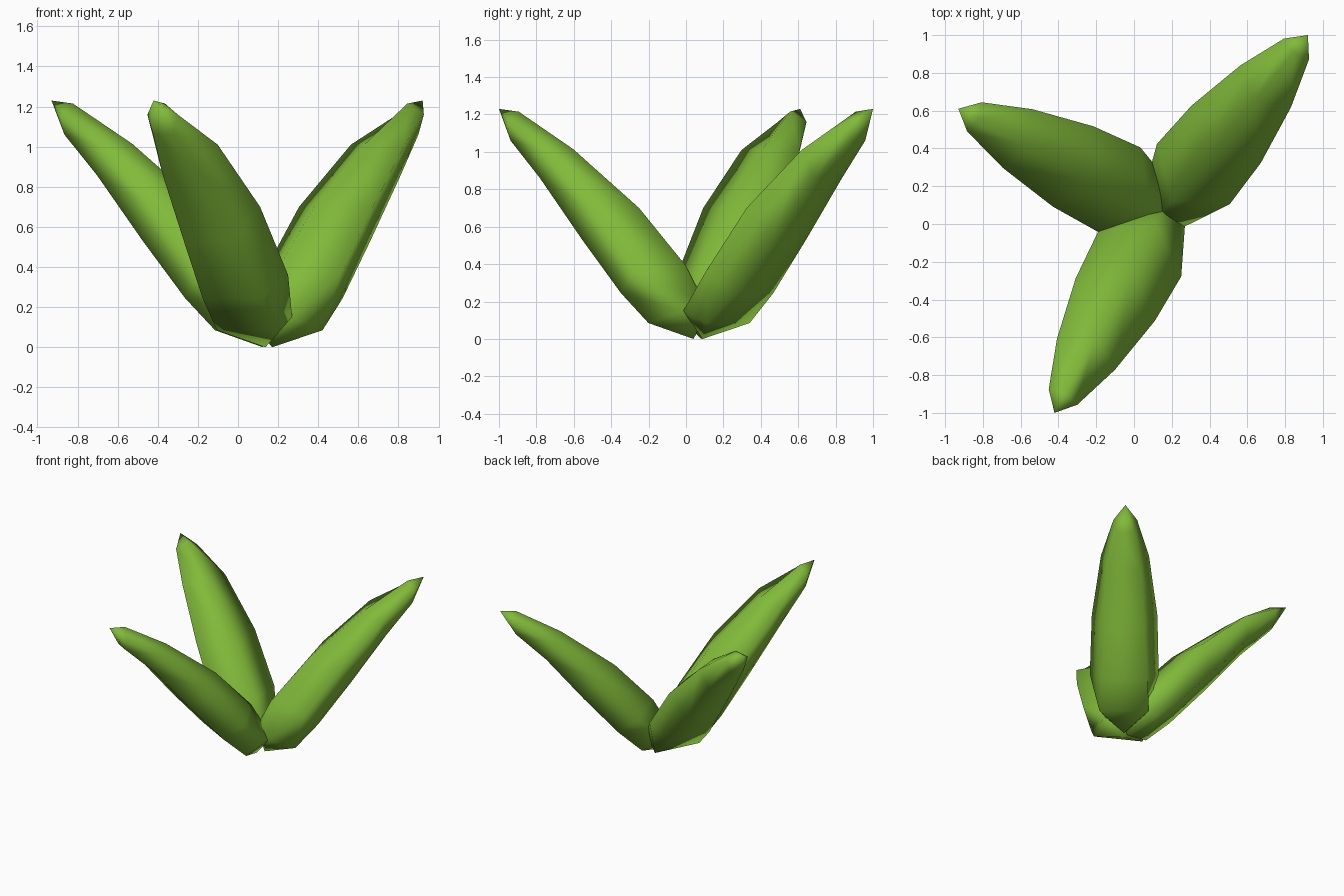
import bpy
import bmesh
from math import radians
from mathutils import Matrix, Vector

cube = bpy.data.objects.get("Cube")
if cube:
    bpy.data.objects.remove(cube, do_unlink=True)

# Leaf colour
green = bpy.data.materials.new("leaf_green")
green.use_nodes = True
colour = (0.22, 0.49, 0.042, 1)
green.diffuse_color = colour
shader = green.node_tree.nodes["Principled BSDF"]
shader.inputs["Base Color"].default_value = colour
shader.inputs["Roughness"].default_value = 0.8

# Leaf stations from base to tip, as (outward, half width, height)
base_point = (0.03, 0, 0)
tip_point = (1.21, 0, 1.23)
spine = [(-0.03, 0, 0.2), (0.075, 0, 0.39), (0.36, 0, 0.7),
         (0.76, 0, 1.015), (1.09, 0, 1.215)]
rim = [(0.01, 0.14, 0.15), (0.257, 0.25, 0.36), (0.53, 0.238, 0.7),
       (0.858, 0.174, 1.01), (1.115, 0.086, 1.16)]
keel = [(0.207, 0.18, 0.085), (0.38, 0.168, 0.245), (0.63, 0.14, 0.53),
        (0.9, 0.115, 0.86), (1.11, 0.055, 1.06)]


def mirrored(point):
    return (point[0], -point[1], point[2])


def make_leaf(name, angle):
    """Five-sided tapering leaf, closed to a point at both ends."""
    bm = bmesh.new()
    rings = []
    for top, side, low in zip(spine, rim, keel):
        section = [top, side, low, mirrored(low), mirrored(side)]
        rings.append([bm.verts.new(p) for p in section])
    base, tip = bm.verts.new(base_point), bm.verts.new(tip_point)
    count = len(rings[0])
    for i in range(count):
        j = (i + 1) % count
        bm.faces.new((base, rings[0][j], rings[0][i]))
        bm.faces.new((tip, rings[-1][i], rings[-1][j]))
        for a, b in zip(rings, rings[1:]):
            bm.faces.new((a[i], a[j], b[j], b[i]))
    bmesh.ops.recalc_face_normals(bm, faces=bm.faces)
    for face in bm.faces:
        face.smooth = True
    # Turn the leaf about the shared root of the plant
    root = Matrix.Translation(Vector((0.151, 0.0665, 0)))
    bm.transform(root @ Matrix.Rotation(radians(angle), 4, "Z"))
    mesh = bpy.data.meshes.new(name)
    bm.to_mesh(mesh)
    bm.free()
    mesh.materials.append(green)
    leaf = bpy.data.objects.new(name, mesh)
    bpy.context.collection.objects.link(leaf)


for name, angle in (("back_left_leaf", 50.5), ("back_right_leaf", 153.3),
                    ("front_leaf", 241.8)):
    make_leaf(name, angle)
